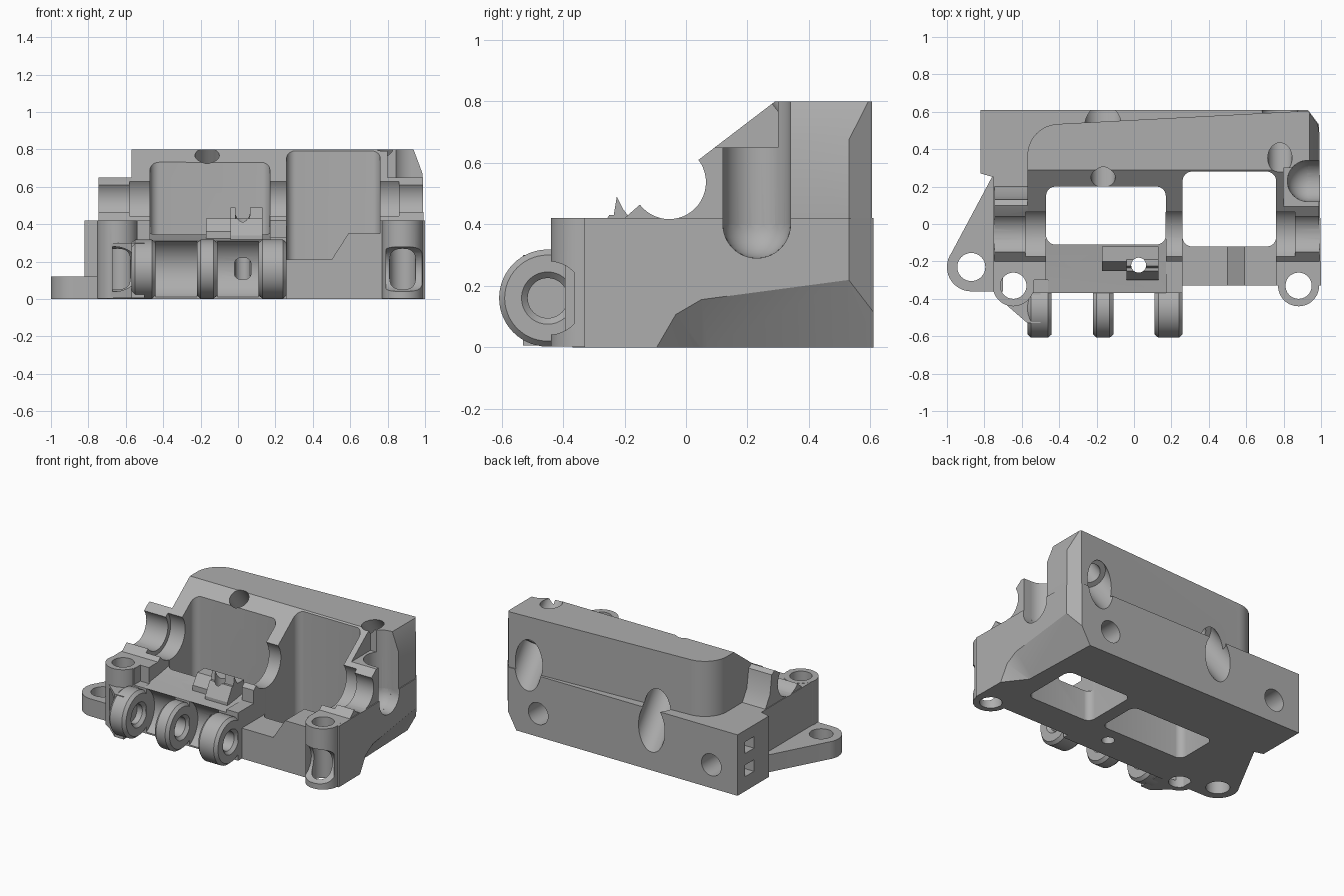
import bpy, bmesh, math
from mathutils import Vector

if "Cube" in bpy.data.objects:
    bpy.data.objects.remove(bpy.data.objects["Cube"], do_unlink=True)

metal = bpy.data.materials.new("plain grey metal")
metal.use_nodes = True
GREY = (0.42, 0.42, 0.42, 1)
metal.diffuse_color = GREY
metal.node_tree.nodes["Principled BSDF"].inputs["Base Color"].default_value = GREY


def finish(bm, name):
    bmesh.ops.recalc_face_normals(bm, faces=bm.faces)
    mesh = bpy.data.meshes.new(name)
    bm.to_mesh(mesh)
    bm.free()
    mesh.materials.append(metal)
    ob = bpy.data.objects.new(name, mesh)
    bpy.context.collection.objects.link(ob)
    return ob


def prism(points, axis, a, b, name="helper"):
    """Extrude a 2D outline along x (y,z), y (x,z) or z (x,y)."""
    place = {"x": lambda u, v, t: (t, u, v), "y": lambda u, v, t: (u, t, v),
             "z": lambda u, v, t: (u, v, t)}[axis]
    bm = bmesh.new()
    low, high = ([bm.verts.new(place(u, v, t)) for u, v in points] for t in (a, b))
    bm.faces.new(low)
    bm.faces.new(high)
    n = len(points)
    for i in range(n):
        j = (i + 1) % n
        bm.faces.new((low[i], low[j], high[j], high[i]))
    return finish(bm, name)


def arc(cx, cy, r, start=0, end=360, steps=48):
    angles = [math.radians(start + (end - start) * i / steps) for i in range(steps)]
    return [(cx + r * math.cos(t), cy + r * math.sin(t)) for t in angles]


def rounded(x0, x1, y0, y1, r):
    corners = [(x1 - r, y1 - r, 0), (x0 + r, y1 - r, 90),
               (x0 + r, y0 + r, 180), (x1 - r, y0 + r, 270)]
    return [p for x, y, s in corners for p in arc(x, y, r, s, s + 91, 9)]


def box(x0, x1, y0, y1, z0, z1):
    return prism([(x0, y0), (x1, y0), (x1, y1), (x0, y1)], "z", z0, z1)


def hull(points, name="helper"):
    bm = bmesh.new()
    for p in points:
        bm.verts.new(p)
    bmesh.ops.convex_hull(bm, input=bm.verts)
    return finish(bm, name)


def rod(start, end, r):
    start, end = Vector(start), Vector(end)
    bm = bmesh.new()
    bmesh.ops.create_cone(bm, cap_ends=True, segments=48, radius1=r, radius2=r,
                          depth=(end - start).length)
    turn = (end - start).to_track_quat("Z", "Y").to_matrix()
    bmesh.ops.rotate(bm, verts=bm.verts, matrix=turn)
    bmesh.ops.translate(bm, verts=bm.verts, vec=(start + end) / 2)
    return finish(bm, "helper")


def ball(centre, r):
    bm = bmesh.new()
    bmesh.ops.create_uvsphere(bm, u_segments=32, v_segments=16, radius=r)
    bmesh.ops.translate(bm, verts=bm.verts, vec=centre)
    return finish(bm, "helper")


def combine(target, operation, *helpers):
    for helper in helpers:
        mod = target.modifiers.new("combine", "BOOLEAN")
        mod.operation, mod.solver, mod.object = operation, "EXACT", helper
        graph = bpy.context.evaluated_depsgraph_get()
        mesh = bpy.data.meshes.new_from_object(target.evaluated_get(graph))
        target.modifiers.clear()
        target.data = mesh
        bpy.data.objects.remove(helper, do_unlink=True)


def cut(target, *helpers):
    combine(target, "DIFFERENCE", *helpers)


HINGE = (-0.45, 0.16)     # y, z of hinge axis
SHAFT = (-0.055, 0.537)   # y, z of shaft axis
EARS = ((-0.645, -0.33), (0.88, -0.33))
parts = []

# Low base with the back shelf
housing = prism([(-.82, .61), (.93, .61), (.99, .53), (1, -.33), (.26, -.33), (.26, -.37),
                 (-.57, -.37), (-.75, -.33), (-.75, .25), (-.82, .27)], "z", 0, .42, "housing")

# Tall upper body with sloping split face and rounded back corner
upper = prism([(-.2, .1), (-.2, .42), (-.15, .464), (.29, .8), (.7, .8), (.7, .1)], "x", -.57, .995)
plan = prism([(-.57, -.5), (.995, -.5), (.985, .53), (.93, .605), (-.4, .535)]
             + arc(-.4, .365, .17, 92, 181, 12), "z", 0, 1)
combine(upper, "INTERSECT", plan)

# Left bearing block, screw ears and web to the first hinge lug
bearing = prism([(-.2, .1), (-.2, .42), (-.15, .464), (.075, .635), (.1, .65), (.13, .63),
                 (.15, .5), (.2, .42), (.2, .1)], "x", -.745, -.5)
ears = [prism(arc(x, y, .11), "z", 0.003, .421) for x, y in EARS]
web = prism([(-.72, -.4), (-.57, -.53), (-.5, -.53), (-.5, -.34), (-.7, -.34)], "z", .005, .3)
combine(housing, "UNION", upper, bearing, web, *ears)

# Open cavities
cut(housing,
    prism(rounded(-.47, .17, -.11, .2, .05), "z", -.1, 1),
    prism(rounded(.26, .76, -.12, .28, .05), "z", -.1, 1),
    prism([(-.7, .31), (-.37, .31), (-.2, .33), (-.08, .35), (-.08, 1), (-.7, 1)],
          "x", -.47, .17),
    box(.16, .262, -.6, -.2, .33, 1),
    box(-.535, -.46, -.6, -.3, .31, 1),
    prism([(.26, .21), (.5, .21), (.59, .35), (.76, .35), (.76, 1), (.26, 1)], "y", -.6, -.08))

# Shaft bore with wider inner seats
for x0, x1, r in ((-.8, 1.1, .12), (-.58, -.46, .15), (.16, .27, .15), (.75, .86, .15)):
    cut(housing, rod((x0, *SHAFT), (x1, *SHAFT), r))

# Hinge clearance between lugs and under the screw ears
for x0, x1, r in ((-.44, -.22, .17), (-.11, .11, .17), (-.67, -.565, .12), (.79, .985, .12)):
    cut(housing, rod((x0, *HINGE), (x1, *HINGE), r))

# Ear screw holes and oil hole
for (x, y), r in zip((*EARS, (.025, -.22)), (.07, .07, .04)):
    cut(housing, rod((x, y, -.1), (x, y, .6), r))
cut(housing, prism(rounded(-.02, .07, .105, .22, .035), "y", -.5, -.22))

# Angled bolt holes square to the split face, with counterbores
down = Vector((0, .605, -.796))
for top in (Vector((-.165, .25, .765)), Vector((.78, .36, .79))):
    cut(housing, rod(top - down * .2, top + down * .7, .065),
        rod(top + down * .25, top + down * .9, .1))

# Blind back holes and small side pockets
for x in (-.62, .7):
    cut(housing, rod((x, .36, .16), (x, .7, .16), .075))
for z in (.1, .26):
    cut(housing, box(-.9, -.74, .43, .53, z, z + .08))

# Right side: screwdriver groove, chamfer and undercut
slot = [(.34, 1), (.12, 1)] + arc(.23, .4, .11, 180, 361, 24)
cut(housing, prism(slot, "x", .93, 1.1),
    rod((.93, .23, .4), (.93, .23, 1), .11), ball((.93, .23, .4), .11),
    box(.8, 1.1, .04, .3, .65, 1),
    prism([(.92, .85), (1.1, .85), (1.05, .5)], "y", .3, .7),
    hull([(1.02, -.13, -.01), (.88, .05, -.01), (1.02, .05, .19), (.86, .65, -.01),
          (1.02, .65, .28), (1.02, -.05, .13), (1.02, .65, -.01)]))
parts.append(housing)

# Mounting flange with its hole
flange = prism(arc(-.87, -.23, .13, 145, 271, 32) + [(-.7, -.36), (-.7, .25), (-.76, .25)],
               "z", 0, .12, "mounting_flange")
cut(flange, rod((-.87, -.23, -.1), (-.87, -.23, .3), .075))
parts.append(flange)

# Small notched boss on the front ledge
boss = prism([(-.3, .3), (-.3, .34), (-.25, .43), (-.235, .43), (-.225, .49), (-.205, .45),
              (-.19, .43), (-.12, .43), (-.12, .3)], "x", -.04, .13, "ledge_boss")
cut(boss, rod((.025, -.22, .1), (.025, -.22, .7), .04))
step = prism([(-.25, .3), (-.25, .36), (-.2, .43), (-.12, .43), (-.12, .3)],
             "x", -.17, -.04, "ledge_step")
parts += [boss, step]


# Hinge lugs turned around the hinge axis
def lug(a, b, name, steps=56):
    profile = [(a, .085), (a + .02, .065), (b - .02, .065), (b, .085),
               (b, .14), (b - .02, .158), (a + .02, .158), (a, .14)]
    bm = bmesh.new()
    rings = []
    for i in range(steps):
        t = math.tau * i / steps
        rings.append([bm.verts.new((x, HINGE[0] + r * math.cos(t), HINGE[1] + r * math.sin(t)))
                      for x, r in profile])
    for i in range(steps):
        p, q = rings[i], rings[(i + 1) % steps]
        for j in range(len(profile)):
            k = (j + 1) % len(profile)
            bm.faces.new((p[j], p[k], q[k], q[j]))
    return finish(bm, name)


for a, b, name in ((-.57, -.44, "right_hinge_lug"), (-.22, -.11, "middle_hinge_lug"),
                   (.11, .26, "left_hinge_lug")):
    parts.append(lug(a, b, name))

# Smooth curved faces, keep sharp edges
bpy.ops.object.select_all(action="DESELECT")
for ob in parts:
    ob.select_set(True)
bpy.context.view_layer.objects.active = housing
bpy.ops.object.shade_smooth_by_angle(angle=math.radians(25))
